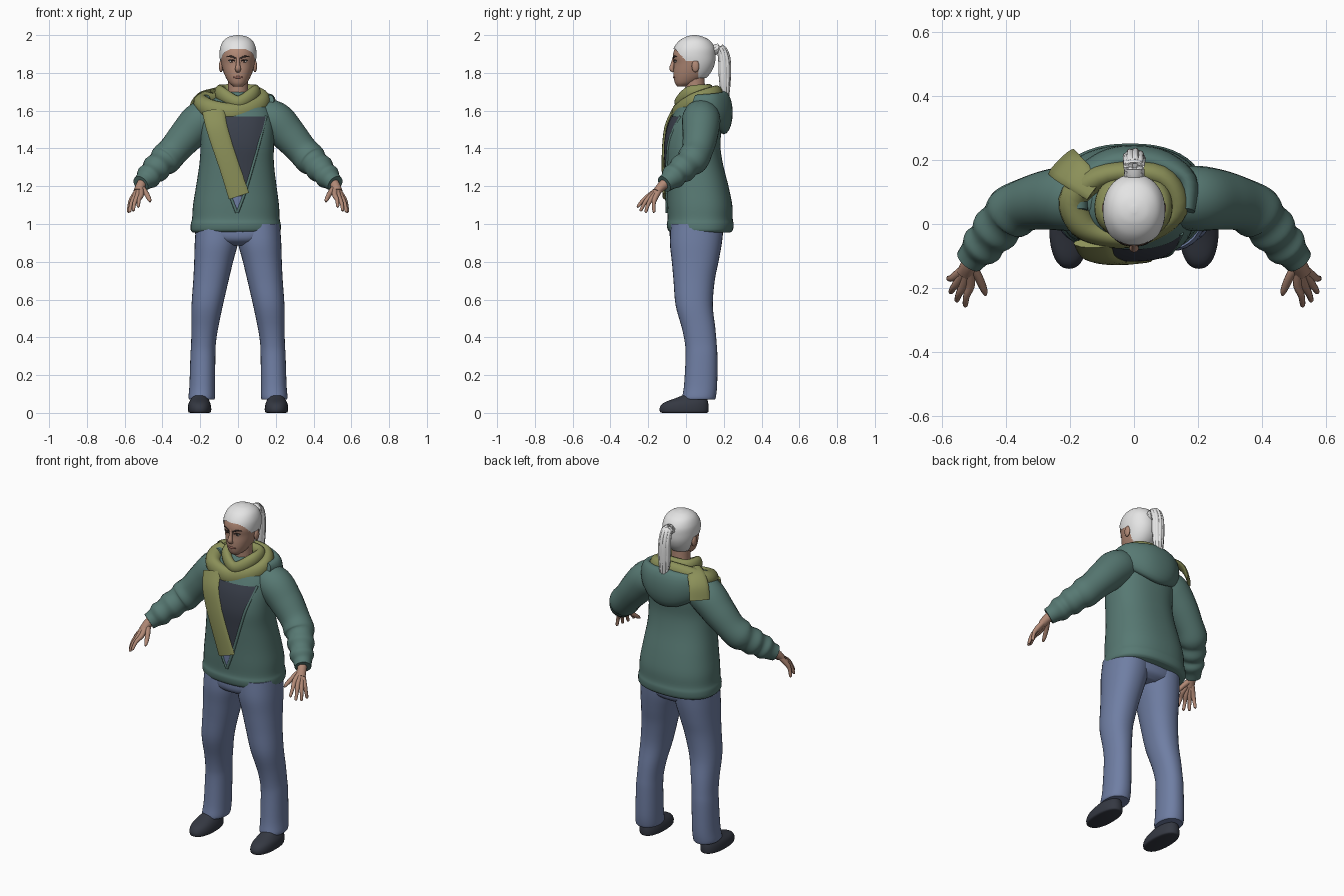
import bpy, bmesh, math, random
from mathutils import Vector
from mathutils.bvhtree import BVHTree

random.seed(4)
if "Cube" in bpy.data.objects:
    bpy.data.objects.remove(bpy.data.objects["Cube"])


def material(name, r, g, b):
    m = bpy.data.materials.new(name)
    m.use_nodes = True
    m.diffuse_color = (r, g, b, 1)
    bsdf = next(n for n in m.node_tree.nodes if n.type == "BSDF_PRINCIPLED")
    bsdf.inputs["Base Color"].default_value = (r, g, b, 1)
    bsdf.inputs["Roughness"].default_value = 0.8
    return m


SKIN = material("skin", .44, .25, .18)
HAIR = material("white hair", .78, .78, .78)
TEAL = material("teal knit", .095, .19, .17)
OLIVE = material("olive wool", .26, .28, .10)
DENIM = material("blue denim", .16, .21, .37)
SHOE = material("charcoal shoe", .035, .04, .055)
SHIRT = material("navy shirt", .042, .05, .07)
DARK = material("dark brow", .03, .02, .018)
LIP = material("lip", .30, .13, .10)
EYE = material("eye white", .6, .58, .55)
parts = []


def spline(pts, steps, closed=False):
    """Smooth curve through points of any dimension."""
    n, out = len(pts), []
    at = lambda i: pts[i % n] if closed else pts[max(0, min(n - 1, i))]
    for i in range(n if closed else n - 1):
        for k in range(steps):
            t = k / steps
            out.append([0.5 * (2 * b + (c - a) * t + (2 * a - 5 * b + 4 * c - d) * t * t
                               + (3 * b - a - 3 * c + d) * t ** 3)
                        for a, b, c, d in zip(at(i - 1), at(i), at(i + 1), at(i + 2))])
    return out if closed else out + [list(pts[-1])]


def finish(name, bm, *mats):
    me = bpy.data.meshes.new(name)
    bm.to_mesh(me)
    bm.free()
    ob = bpy.data.objects.new(name, me)
    bpy.context.collection.objects.link(ob)
    for m in mats:
        me.materials.append(m)
    parts.append(ob)
    return ob


def skin(name, rings, mat, closed=False, keep=None):
    """Bridge rings of points into one surface, capped unless closed."""
    bm = bmesh.new()
    vs = [[bm.verts.new(p) for p in ring] for ring in rings]
    n = len(vs[0])
    for i in range(len(vs) if closed else len(vs) - 1):
        a, b = vs[i], vs[(i + 1) % len(vs)]
        for j in range(n):
            bm.faces.new((a[j], a[(j + 1) % n], b[(j + 1) % n], b[j]))
    if not closed:
        bm.faces.new(vs[0][::-1])
        bm.faces.new(vs[-1])
    bmesh.ops.recalc_face_normals(bm, faces=bm.faces)
    if keep:
        drop = [f for f in bm.faces if not keep(f.calc_center_median())]
        bmesh.ops.delete(bm, geom=drop, context="FACES")
    return finish(name, bm, mat)


def stack(name, rows, mat, s=1, segs=32, steps=4, p=2.0, grow=1.0, keep=None):
    """Horizontal rings, each given as z, x min, x max, y front, y back."""
    rings, mid = [], Vector((0, .045, 1.88))
    for z, x0, x1, y0, y1 in spline(rows, steps):
        ring = []
        for k in range(segs):
            a = math.tau * k / segs
            c, q = math.cos(a), math.sin(a)
            c = math.copysign(abs(c) ** (2 / p), c)
            q = math.copysign(abs(q) ** (2 / p), q)
            v = Vector((s * ((x0 + x1) / 2 + c * (x1 - x0) / 2),
                        (y0 + y1) / 2 + q * (y1 - y0) / 2, z))
            ring.append(mid + (v - mid) * grow)
        rings.append(ring)
    return skin(name, rings, mat, keep=keep)


def tube(name, pts, mat, s=1, segs=14, steps=5, ref=(0, 0, 1), closed=False):
    """Sweep an ellipse: points are x, y, z, half width, optional half height."""
    path = spline([(q[0] * s, *q[1:4], q[-1]) for q in pts], steps, closed)
    rings, n = [], len(path)
    for i, (x, y, z, w, h) in enumerate(path):
        a = path[(i - 1) % n if closed else max(i - 1, 0)]
        b = path[(i + 1) % n if closed else min(i + 1, n - 1)]
        t = (Vector(b[:3]) - Vector(a[:3])).normalized()
        side = t.cross(Vector(ref)).normalized()
        up = side.cross(t)
        rings.append([Vector((x, y, z)) + side * w * math.cos(math.tau * k / segs)
                      + up * h * math.sin(math.tau * k / segs) for k in range(segs)])
    return skin(name, rings, mat, closed)


def ball(name, loc, size, mat):
    bm = bmesh.new()
    bmesh.ops.create_uvsphere(bm, u_segments=16, v_segments=10, radius=1)
    bmesh.ops.scale(bm, vec=size, verts=bm.verts)
    bmesh.ops.translate(bm, vec=loc, verts=bm.verts)
    return finish(name, bm, mat)


def front_of(ob):
    """Return a function giving the front surface depth at x, z."""
    tree = BVHTree.FromPolygons([v.co for v in ob.data.vertices],
                                [tuple(f.vertices) for f in ob.data.polygons])
    def depth(x, z):
        hit = tree.ray_cast(Vector((x, -1, z)), Vector((0, 1, 0)))[0]
        return hit.y if hit else 0
    return depth


# Head and neck
head_rows = [(1.727, -.022, .022, -.045, 0), (1.745, -.045, .045, -.058, .05),
             (1.775, -.064, .064, -.065, .10), (1.81, -.078, .078, -.066, .13),
             (1.85, -.088, .088, -.064, .147), (1.89, -.093, .093, -.069, .151),
             (1.93, -.09, .09, -.059, .147), (1.965, -.074, .074, -.033, .125),
             (1.986, -.045, .045, .002, .088), (1.994, -.008, .008, .035, .055)]
head = stack("head", head_rows, SKIN, segs=64, steps=6, p=2.1)
tube("neck", [(0, .06, 1.6, .06), (0, .05, 1.7, .053), (0, .045, 1.79, .055)], SKIN, ref=(0, 1, 0))


def hairline(c):
    if c.y < 0:
        return c.z > 1.925 - max(0, c.y + .055) * 1.1
    return c.z > (1.865 if c.y < .065 else 1.775)


stack("hair_cap", head_rows, HAIR, segs=96, steps=8, p=2.1, grow=1.05, keep=hairline)

# Face
face = front_of(head)
tube("nose", [(0, -.062, 1.885, .008), (0, -.07, 1.85, .01),
              (0, -.076, 1.822, .015, .013), (0, -.064, 1.808, .012, .008)], SKIN, ref=(0, 1, 0))
tube("lips", [(x, face(x, 1.777) + .001, 1.777, .004, h)
              for x, h in ((-.026, .002), (-.01, .006), (.01, .006), (.026, .002))], LIP)
for s in (1, -1):
    ball("eye", (s * .034, face(.034, 1.861) + .004, 1.861), (.015, .007, .006), EYE)
    ball("iris", (s * .033, face(.034, 1.861) - .001, 1.861), (.006, .003, .006), DARK)
    tube("eyelid", [(x, face(x, z) - .001, z, .003) for x, z in
                    ((.016, 1.862), (.034, 1.869), (.051, 1.864))], DARK, s, 8)
    tube("eyebrow", [(x, face(x, z), z, .003, h) for x, z, h in
                     ((.012, 1.876, .004), (.035, 1.887, .005), (.058, 1.885, .002))], DARK, s, 8)
    ball("ear", (s * .09, .05, 1.835), (.011, .02, .032), SKIN)

# Ponytail with loose strands
tail = [(0, .14, 1.915, .028), (0, .18, 1.93, .03, .025), (0, .202, 1.87, .034, .03),
        (0, .205, 1.78, .034, .03), (0, .206, 1.70, .026, .022), (0, .21, 1.635, .006)]
tube("ponytail", tail, HAIR, ref=(0, 1, 0))
for k in range(9):
    a = math.tau * k / 9
    drop = random.uniform(0, .05)
    tube("hair_strand", [(x + .75 * w * math.cos(a), y + .75 * h[-1] * math.sin(a) if h else y + .75 * w * math.sin(a),
                          z + drop * i / 5, .011) for i, (x, y, z, w, *h) in enumerate(tail)],
         HAIR, segs=8, ref=(0, 1, 0))

# Jacket body
jacket = stack("jacket_body", [
    (.955, -.24, .215, -.08, .235), (.968, -.25, .226, -.096, .248), (1.0, -.25, .226, -.102, .252),
    (1.03, -.243, .22, -.097, .247), (1.1, -.238, .217, -.10, .245), (1.2, -.222, .204, -.103, .225),
    (1.32, -.204, .19, -.11, .195), (1.42, -.198, .19, -.113, .182), (1.52, -.2, .19, -.095, .19),
    (1.6, -.185, .175, -.06, .19), (1.66, -.13, .12, -.03, .17), (1.7, -.07, .06, 0, .12)],
    TEAL, segs=48, p=2.35)
tube("hood", [(-.17, .04, 1.655, .025, .03), (-.165, .13, 1.625, .035, .07), (-.09, .185, 1.60, .045, .1),
              (0, .2, 1.59, .047, .115), (.09, .185, 1.60, .045, .1), (.165, .13, 1.625, .035, .07),
              (.165, .04, 1.655, .025, .03)], TEAL, segs=20)

# Open neckline: shirt above, trousers showing at the tip
chest = front_of(jacket)
edge = lambda z: .15 * ((z - 1.058) / .5) ** .85
rows, cols, top = 24, 10, 1.57
bm = bmesh.new()
grid = []
for i in range(rows + 1):
    z = 1.06 + (top - 1.06) * i / rows
    xs = [edge(z) * (2 * j / cols - 1) - .005 for j in range(cols + 1)]
    grid.append([bm.verts.new((x, chest(x, z) - .004, z)) for x in xs])
for a, b in zip(grid, grid[1:]):
    for j in range(cols):
        f = bm.faces.new((a[j], a[j + 1], b[j + 1], b[j]))
        f.material_index = int(f.calc_center_median().z < 1.14)
finish("shirt_front", bm, SHIRT, DENIM)
for s in (1, -1):
    tube("jacket_edge", [(s * edge(z) - .005, chest(s * edge(z), z) - .002, z, .008)
                         for z in (1.06, 1.15, 1.25, 1.35, 1.45, 1.57)], TEAL, segs=8, ref=(0, 1, 0))

# Scarf: two wraps, a long front end and a short back end
tube("scarf_outer_wrap", [(-.02, -.04, 1.585, .035, .055), (.08, -.005, 1.61, .036, .055),
     (.135, .06, 1.655, .036, .045), (.08, .15, 1.68, .036, .05), (-.08, .155, 1.68, .036, .05),
     (-.185, .09, 1.65, .045, .045), (-.17, .01, 1.62, .045, .05), (-.11, -.03, 1.595, .037, .055)],
     OLIVE, segs=18, closed=True)
tube("scarf_inner_wrap", [(0, -.035, 1.645, .026, .034), (.085, .02, 1.69, .028, .04),
     (.07, .11, 1.70, .028, .04), (-.07, .11, 1.70, .028, .04), (-.09, .02, 1.69, .028, .04)],
     OLIVE, segs=18, steps=8, closed=True)
tube("scarf_front_end", [(-.13, -.06, 1.6, .06, .016), (-.115, -.098, 1.52, .056, .014),
     (-.085, -.114, 1.42, .054, .012), (-.045, -.118, 1.3, .053, .011), (.005, -.114, 1.148, .056, .01)],
     OLIVE, ref=(0, 1, 0))
tube("scarf_back_end", [(-.12, .11, 1.70, .045, .014), (-.175, .15, 1.685, .05, .014),
     (-.212, .18, 1.64, .055, .012), (-.228, .195, 1.57, .056, .01)], OLIVE, ref=(-.6, .6, .5))

# Trousers
stack("trouser_hips", [(.885, -.09, .09, -.03, .15), (.91, -.17, .165, -.075, .185),
      (.95, -.228, .222, -.087, .195), (1.02, -.225, .215, -.08, .2)], DENIM, p=2.4)
for s in (1, -1):
    stack("trouser_leg", [
        (.07, .127, .257, -.018, .152), (.085, .122, .262, -.02, .158), (.15, .121, .257, -.01, .165),
        (.3, .12, .252, -.002, .166), (.37, .117, .248, -.006, .162), (.45, .105, .247, -.022, .155),
        (.57, .08, .246, -.055, .142), (.7, .05, .237, -.066, .152), (.8, .026, .232, -.075, .172),
        (.9, 0, .229, -.085, .19), (1.0, -.01, .222, -.08, .2)], DENIM, s, p=2.2)
    # Shoes
    stack("shoe", [(0, .152, .253, -.125, .11), (.006, .143, .263, -.138, .118),
                   (.03, .142, .265, -.138, .12), (.055, .148, .26, -.115, .117),
                   (.08, .16, .245, -.05, .11), (.1, .17, .235, 0, .1)], SHOE, s, p=2.3)
    # Sleeves with gathered forearms
    tube("sleeve", [(.1, .08, 1.575, .085), (.19, .08, 1.55, .102), (.27, .075, 1.47, .094),
                    (.34, .06, 1.39, .083), (.385, .035, 1.342, .085), (.41, .01, 1.318, .072),
                    (.435, -.02, 1.292, .076), (.455, -.045, 1.272, .063), (.475, -.068, 1.25, .067),
                    (.495, -.09, 1.23, .052), (.515, -.115, 1.212, .046)], TEAL, s, segs=20)
    # Hands
    tube("wrist", [(.495, -.09, 1.23, .03), (.515, -.125, 1.203, .026),
                   (.528, -.155, 1.172, .027, .02)], SKIN, s)
    for kx, ky, kz, tx, ty, tz in ((.512, -.188, 1.155, .528, -.253, 1.09),
                                   (.533, -.19, 1.143, .554, -.238, 1.07),
                                   (.55, -.18, 1.136, .573, -.212, 1.063),
                                   (.558, -.163, 1.138, .58, -.17, 1.063)):
        tube("finger", [(.518, -.13, 1.198, .016), (kx, ky, kz, .0145),
                        ((kx + tx) / 2 + .004, (ky + ty) / 2 - .004, (kz + tz) / 2 + .006, .0105),
                        (tx, ty, tz + .004, .008), (tx, ty - .001, tz, .003)], SKIN, s, 10)
    tube("thumb", [(.512, -.13, 1.195, .017), (.488, -.165, 1.165, .014),
                   (.47, -.205, 1.132, .011), (.465, -.222, 1.118, .005)], SKIN, s, 10)

# Smooth shading with sharp rims
bpy.ops.object.select_all(action="DESELECT")
for ob in parts:
    ob.select_set(True)
bpy.context.view_layer.objects.active = parts[0]
bpy.ops.object.shade_smooth_by_angle(angle=math.radians(50))
